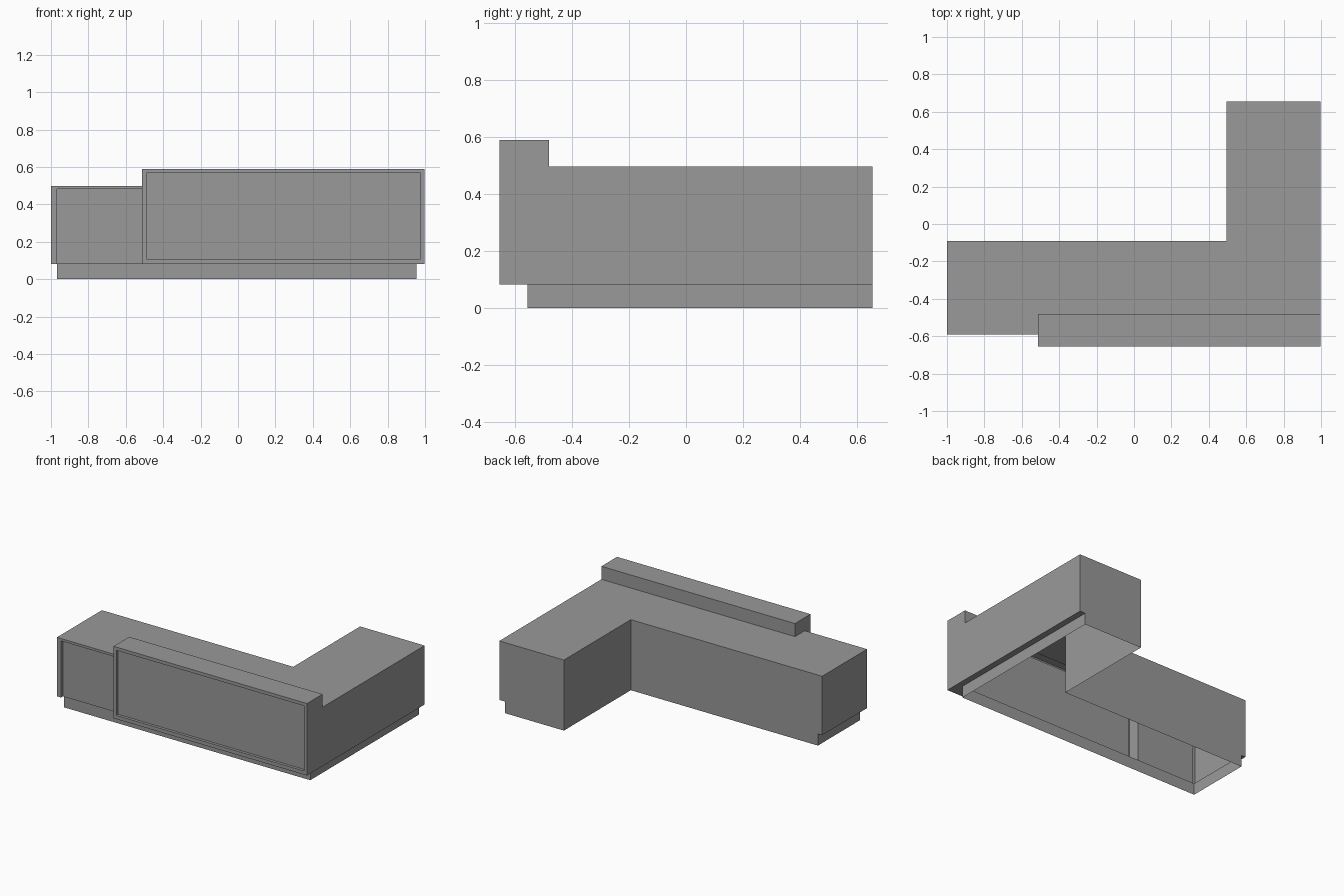
import bpy, bmesh

if "Cube" in bpy.data.objects:
    bpy.data.objects.remove(bpy.data.objects["Cube"])

# Key positions
L, R = -1.0, 0.998           # left and right ends
LEG = 0.494                  # inner side of the return leg
BACK, INNER = 0.656, -0.09   # leg end, inner back wall
FRONT, LEFT_FRONT = -0.656, -0.591
RX, RY = -0.513, -0.482      # left end and rear of the raised counter
KL, KR, KF = -0.967, 0.955, -0.558   # kick base
BASE, TOP, HIGH = 0.082, 0.498, 0.59
DEPTH, STILE, RAIL = 0.02, -0.968, 0.481  # panel recess

# Dark grey finish
grey = bpy.data.materials.new("dark_grey")
grey.diffuse_color = (0.32, 0.32, 0.32, 1)
grey.use_nodes = True
grey.node_tree.nodes["Principled BSDF"].inputs["Base Color"].default_value = grey.diffuse_color


def make(name, faces):
    """Mesh object from polygons given as 3D point lists."""
    bm = bmesh.new()
    for pts in faces:
        bm.faces.new([bm.verts.new(p) for p in pts])
    bmesh.ops.remove_doubles(bm, verts=bm.verts, dist=1e-5)
    me = bpy.data.meshes.new(name)
    bm.to_mesh(me)
    bm.free()
    me.materials.append(grey)
    ob = bpy.data.objects.new(name, me)
    bpy.context.collection.objects.link(ob)
    return ob


def walls(path, z0, z1, closed=False):
    """Upright sheets along a plan path (counter-clockwise = outward)."""
    ends = path[1:] + path[:1] if closed else path[1:]
    return [[(*a, z0), (*b, z0), (*b, z1), (*a, z1)] for a, b in zip(path, ends)]


def flat(path, z, down=False):
    pts = [(x, y, z) for x, y in path]
    return pts[::-1] if down else pts


def upright(path, y):
    """Front-facing polygon from x, z points."""
    return [(x, y, z) for x, z in path]


# Recessed kick base, open underneath
make("kick_base", walls([(KR, BACK), (LEG, BACK), (LEG, INNER), (KL, INNER),
                         (KL, KF), (KR, KF)], 0, BASE, True))

# Outer body walls
make("body_walls", walls([(R, RY), (R, BACK), (LEG, BACK), (LEG, INNER),
                          (L, INNER), (L, LEFT_FRONT)], BASE, TOP))

# L-shaped worktop
make("worktop", [flat([(L, LEFT_FRONT), (RX, LEFT_FRONT), (RX, RY), (R, RY),
                       (R, BACK), (LEG, BACK), (LEG, INNER), (L, INNER)], TOP)])

# Overhang underside around the kick base
PY = LEFT_FRONT + DEPTH
make("overhang_underside", [flat([
    (R, BACK), (KR, BACK), (KR, KF), (KL, KF), (KL, INNER), (L, INNER),
    (L, LEFT_FRONT), (STILE, LEFT_FRONT), (STILE, PY), (RX, PY),
    (RX, FRONT), (R, FRONT)], BASE, True)])

# Raised counter: top, rear upstand and ends
make("raised_counter", [
    flat([(RX, FRONT), (R, FRONT), (R, RY), (RX, RY)], HIGH)]
    + walls([(R, RY), (RX, RY), (RX, LEFT_FRONT)], TOP, HIGH)
    + walls([(RX, LEFT_FRONT), (RX, FRONT)], BASE, HIGH)
    + walls([(RX, PY), (RX, LEFT_FRONT)], BASE, RAIL)
    + walls([(R, FRONT), (R, RY)], BASE, HIGH))

# Main front: frame around a recessed panel
outer = [(RX, BASE), (R, BASE), (R, HIGH), (RX, HIGH)]
inner = [(RX + .023, BASE + .026), (R - .023, BASE + .026),
         (R - .023, HIGH - .023), (RX + .023, HIGH - .023)]
o, i, p = upright(outer, FRONT), upright(inner, FRONT), upright(inner, FRONT + DEPTH)
faces = [p]
for k in range(4):
    n = (k + 1) % 4
    faces += [[o[k], o[n], i[n], i[k]], [i[k], i[n], p[n], p[k]]]
make("main_front_panel", faces)

# Left front: stile and top rail with a recessed panel
make("left_front_panel", [
    upright([(L, BASE), (STILE, BASE), (STILE, RAIL), (RX, RAIL),
             (RX, TOP), (L, TOP)], LEFT_FRONT),
    upright([(STILE, BASE), (RX, BASE), (RX, RAIL), (STILE, RAIL)], PY),
    *walls([(STILE, LEFT_FRONT), (STILE, PY)], BASE, RAIL),
    flat([(STILE, LEFT_FRONT), (RX, LEFT_FRONT), (RX, PY), (STILE, PY)], RAIL, True)])
